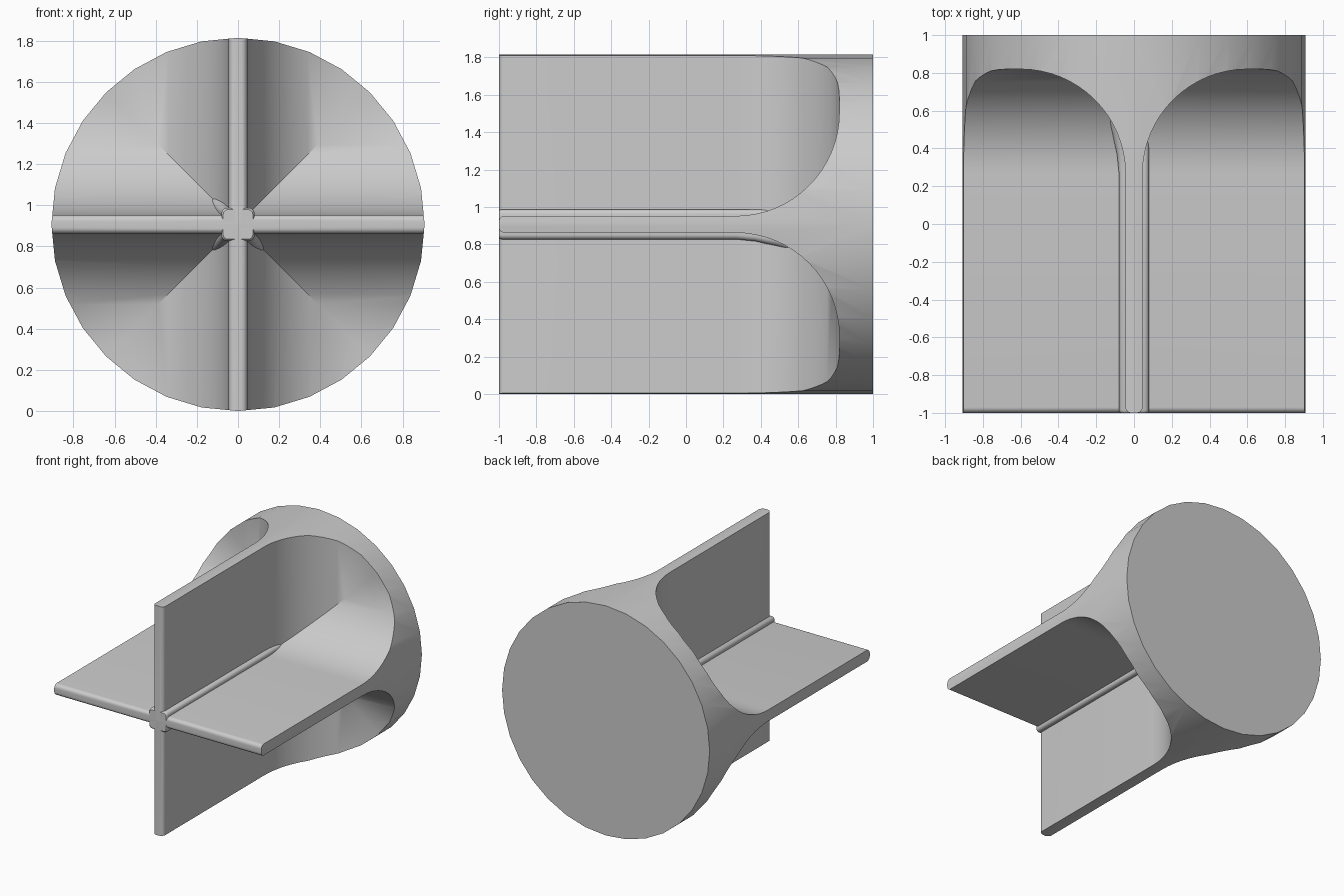
import bpy, bmesh, math

cube = bpy.data.objects.get("Cube")
if cube:
    bpy.data.objects.remove(cube, do_unlink=True)

RADIUS = 0.907        # outer radius, also the height of the axis
FIN = 0.045           # half thickness of a fin
FLARE = 0.555         # radius of the flare at the root of the fins
FLARE_START = 0.265
EDGE = 0.03           # rounding of the front edges
QUADRANTS = [(1, 1), (-1, 1), (-1, -1), (1, -1)]

grey = bpy.data.materials.new("plain grey")
grey.use_nodes = True
colour = (0.6, 0.6, 0.6, 1)
grey.diffuse_color = colour
grey.node_tree.nodes["Principled BSDF"].inputs["Base Color"].default_value = colour


def loft(name, sections):
    """Skin a row of (y, outline) sections, with closed ends."""
    bm = bmesh.new()
    rings = [[bm.verts.new((x, y, z + RADIUS)) for x, z in outline]
             for y, outline in sections]
    count = len(rings[0])
    for a, b in zip(rings, rings[1:]):
        for i in range(count):
            j = (i + 1) % count
            bm.faces.new((a[i], a[j], b[j], b[i]))
    bm.faces.new(rings[0])
    bm.faces.new(rings[-1])
    bmesh.ops.recalc_face_normals(bm, faces=bm.faces)
    mesh = bpy.data.meshes.new(name)
    bm.to_mesh(mesh)
    bm.free()
    mesh.materials.append(grey)
    obj = bpy.data.objects.new(name, mesh)
    bpy.context.collection.objects.link(obj)
    return obj


def smooth(obj, degrees):
    bpy.ops.object.select_all(action='DESELECT')
    obj.select_set(True)
    bpy.context.view_layer.objects.active = obj
    bpy.ops.object.shade_smooth_by_angle(angle=math.radians(degrees))


# Solid cylinder from which the fins are cut
circle = [(RADIUS * math.cos(math.tau * i / 32), RADIUS * math.sin(math.tau * i / 32))
          for i in range(32)]
body = loft("finned_body", [(-1, circle), (1, circle)])

# Half thickness of the fins along the length: rounded front, straight, flare
profile = [(-1.1, FIN - EDGE)]
for i in range(7):
    a = math.pi / 2 * i / 6
    profile.append((-1 + EDGE * (1 - math.cos(a)), FIN - EDGE + EDGE * math.sin(a)))
for i in range(17):
    a = math.pi / 2 * i / 16
    profile.append((FLARE_START + FLARE * math.sin(a), FIN + FLARE * (1 - math.cos(a))))

# One pocket between each pair of fins
for n, (sx, sz) in enumerate(QUADRANTS):
    cutter = loft(f"pocket_cutter_{n + 1}", [
        (y, [(sx * f, sz * f), (sx * 1.2, sz * f), (sx * 1.2, sz * 1.2), (sx * f, sz * 1.2)])
        for y, f in profile])
    cut = body.modifiers.new("pocket", 'BOOLEAN')
    cut.operation = 'DIFFERENCE'
    cut.solver = 'EXACT'
    cut.object = cutter
    bpy.context.view_layer.objects.active = body
    body.select_set(True)
    bpy.ops.object.modifier_apply(modifier=cut.name)
    bpy.data.objects.remove(cutter, do_unlink=True)
smooth(body, 30)


# Rounded beads in the corners where the fins meet
def bead_outline(c, sx, sz):
    r = 0.025 * c / 0.08
    pts = [(0, 0), (c, 0)]
    for i in range(6):
        a = math.pi / 2 * i / 5
        pts.append((c - r + r * math.cos(a), c - r + r * math.sin(a)))
    pts.append((0, c))
    return [(sx * x, sz * z) for x, z in pts]


straight = [(-1, 0.072), (-0.995, 0.077), (-0.985, 0.08), (0.27, 0.08)]
flared = straight + [(0.37, 0.09), (0.48, 0.115), (0.6, 0.153), (0.64, 0.16)]
for n, (sx, sz) in enumerate(QUADRANTS):
    path = straight + [(0.6, 0.08)] if n == 0 else flared
    bead = loft(f"corner_bead_{n + 1}", [(y, bead_outline(c, sx, sz)) for y, c in path])
    smooth(bead, 35)
